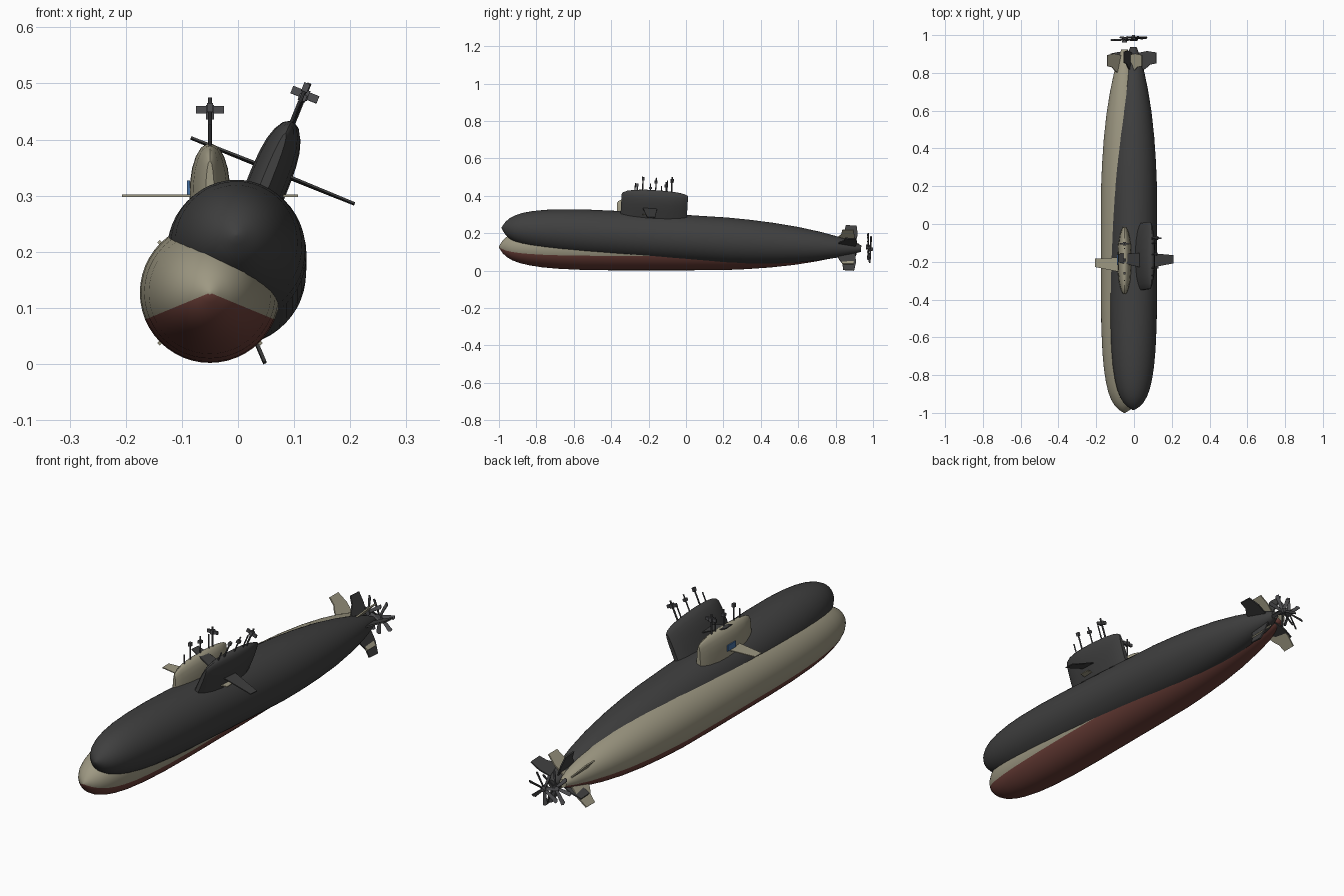
import bpy, bmesh, math
from mathutils import Matrix, Vector

if "Cube" in bpy.data.objects:
    bpy.data.objects.remove(bpy.data.objects["Cube"])


def mat(name, c):
    m = bpy.data.materials.new(name)
    m.diffuse_color = (*c, 1)
    m.use_nodes = True
    m.node_tree.nodes["Principled BSDF"].inputs["Base Color"].default_value = m.diffuse_color
    return m


TAN = mat("tan", (0.34, 0.315, 0.225))
RED = mat("hull red", (0.15, 0.05, 0.04))
DARK = mat("charcoal", (0.05, 0.05, 0.05))
GREY = mat("mast grey", (0.075, 0.075, 0.08))
BLUE = mat("flag blue", (0.06, 0.16, 0.36))


def finish(name, bm, mats, place, smooth=None):
    bmesh.ops.recalc_face_normals(bm, faces=bm.faces)
    me = bpy.data.meshes.new(name)
    bm.to_mesh(me)
    bm.free()
    ob = bpy.data.objects.new(name, me)
    bpy.context.collection.objects.link(ob)
    for m in mats:
        me.materials.append(m)
    ob.matrix_world = place
    if smooth:
        bpy.ops.object.select_all(action='DESELECT')
        ob.select_set(True)
        bpy.context.view_layer.objects.active = ob
        bpy.ops.object.shade_smooth_by_angle(angle=math.radians(smooth))
    return ob


def slab(bm, pts, thick, m=Matrix()):
    """Extrude a flat outline given in x/y to a plate centred on z = 0."""
    lo = [bm.verts.new(m @ Vector((x, y, -thick / 2))) for x, y in pts]
    hi = [bm.verts.new(m @ Vector((x, y, thick / 2))) for x, y in pts]
    bm.faces.new(lo)
    bm.faces.new(hi)
    n = len(pts)
    for i in range(n):
        j = (i + 1) % n
        bm.faces.new((lo[i], lo[j], hi[j], hi[i]))


def box(bm, centre, size):
    bmesh.ops.create_cube(bm, size=1, matrix=Matrix.Translation(centre) @ Matrix.Diagonal((*size, 1)))


def rod(bm, y, z0, z1, r):
    bmesh.ops.create_cone(bm, cap_ends=True, segments=10, radius1=r, radius2=r, depth=z1 - z0,
                          matrix=Matrix.Translation((0, y, (z0 + z1) / 2)))


# (y, radius) along the hull axis
HULL = [(-1, .003), (-.992, .017), (-.98, .034), (-.96, .053), (-.93, .071), (-.89, .086), (-.84, .098),
        (-.77, .109), (-.68, .117), (-.55, .123), (-.4, .125), (0, .125), (.2, .124), (.32, .119), (.45, .11),
        (.58, .096), (.7, .077), (.8, .056), (.88, .034), (.925, .017)]
# (y, half width, top height) along the sail
SAIL = [(-.37, .008, .235), (-.362, .014, .245), (-.34, .022, .255), (-.3, .031, .262), (-.24, .036, .266),
        (-.17, .037, .266), (-.11, .034, .264), (-.06, .026, .259), (-.03, .017, .252), (-.015, .009, .243)]
# (width factor, height factor) of the sail section
SECTION = [(1, 0), (1, .4), (.96, .6), (.86, .75), (.68, .87), (.42, .96), (.18, .99), (0, 1)]


def hull(tag, place, upper, lower):
    bm = bmesh.new()
    n = 48
    rings = [[bm.verts.new((r * math.cos(2 * math.pi * k / n), y, r * math.sin(2 * math.pi * k / n)))
              for k in range(n)] for y, r in HULL]
    for a, b in zip(rings, rings[1:]):
        for k in range(n):
            f = bm.faces.new((a[k], a[(k + 1) % n], b[(k + 1) % n], b[k]))
            # lower paint begins 22.5 degrees under the horizontal
            f.material_index = int(n // 2 + 3 <= k < n - 3)
    bm.faces.new(rings[0])
    bm.faces.new(rings[-1])
    finish(tag + "_hull", bm, [upper, lower], place, 40)


def sail(tag, place, paint):
    bm = bmesh.new()
    base = .09
    rows = []
    for y, w, top in SAIL:
        half = [(w * a, base + (top - base) * b) for a, b in SECTION]
        prof = half + [(-x, z) for x, z in reversed(half[:-1])]
        rows.append([bm.verts.new((x, y, z)) for x, z in prof])
    for a, b in zip(rows, rows[1:]):
        for i in range(len(a) - 1):
            bm.faces.new((a[i], a[i + 1], b[i + 1], b[i]))
        bm.faces.new((a[0], a[-1], b[-1], b[0]))
    bm.faces.new(rows[0])
    bm.faces.new(rows[-1])
    finish(tag + "_sail", bm, [paint], place, 35)


def planes(tag, place, paint):
    # horizontal planes on the sail
    bm = bmesh.new()
    for s in (1, -1):
        slab(bm, [(s * .02, -.255), (s * .157, -.228), (s * .157, -.184), (s * .02, -.176)], .004,
             Matrix.Translation((0, 0, .173)))
    finish(tag + "_sail_planes", bm, [paint], place)
    # four stern fins in an X
    bm = bmesh.new()
    for k in range(4):
        slab(bm, [(.015, .785), (.07, .81), (.095, .83), (.13, .836), (.13, .894), (.08, .902), (.015, .892)], .006,
             Matrix.Rotation(math.radians(45 + 90 * k), 4, 'Y'))
    finish(tag + "_stern_fins", bm, [paint], place)


def masts(tag, place):
    bm = bmesh.new()
    for y, top, r in [(-.105, .348, .004), (-.13, .325, .003), (-.19, .338, .003), (-.26, .338, .0035),
                      (-.3, .3, .003)]:
        rod(bm, y, .25, top, r)
    box(bm, (0, -.105, .326), (.05, .008, .014))    # radar bar
    box(bm, (0, -.105, .326), (.014, .018, .018))
    box(bm, (0, -.19, .315), (.014, .016, .012))    # sensor heads
    box(bm, (0, -.26, .33), (.011, .014, .016))
    finish(tag + "_masts", bm, [GREY], place)


def propeller(tag, place):
    bm = bmesh.new()
    bmesh.ops.create_cone(bm, cap_ends=True, segments=16, radius1=.014, radius2=.008, depth=.026,
                          matrix=Matrix.Translation((0, .975, 0)) @ Matrix.Rotation(-math.pi / 2, 4, 'X'))
    for k in range(7):
        m = (Matrix.Translation((0, .975, 0)) @ Matrix.Rotation(2 * math.pi * k / 7 + .3, 4, 'Y')
             @ Matrix.Rotation(math.radians(62), 4, 'X'))
        slab(bm, [(.006, -.006), (.04, -.008), (.068, -.011), (.075, -.003), (.073, .007), (.045, .007),
                  (.006, .006)], .003, m)
    finish(tag + "_propeller", bm, [GREY], place)


def submarine(tag, place, upper, lower):
    hull(tag, place, upper, lower)
    sail(tag, place, upper)
    planes(tag, place, upper)
    masts(tag, place)
    propeller(tag, place)


level = Matrix.Translation((-.05, 0, .127))
tilted = (Matrix.Translation((-.003, .013, .172)) @ Matrix.Rotation(math.radians(-3.33), 4, 'X')
          @ Matrix.Rotation(math.radians(22), 4, 'Y'))
submarine("tan", level, TAN, RED)
submarine("dark", tilted, DARK, DARK)

# flag plates beside the sail of the level boat
bm = bmesh.new()
for s in (1, -1):
    box(bm, (s * .038, -.19, .187), (.005, .055, .026))
finish("flag_plates", bm, [BLUE], level)
